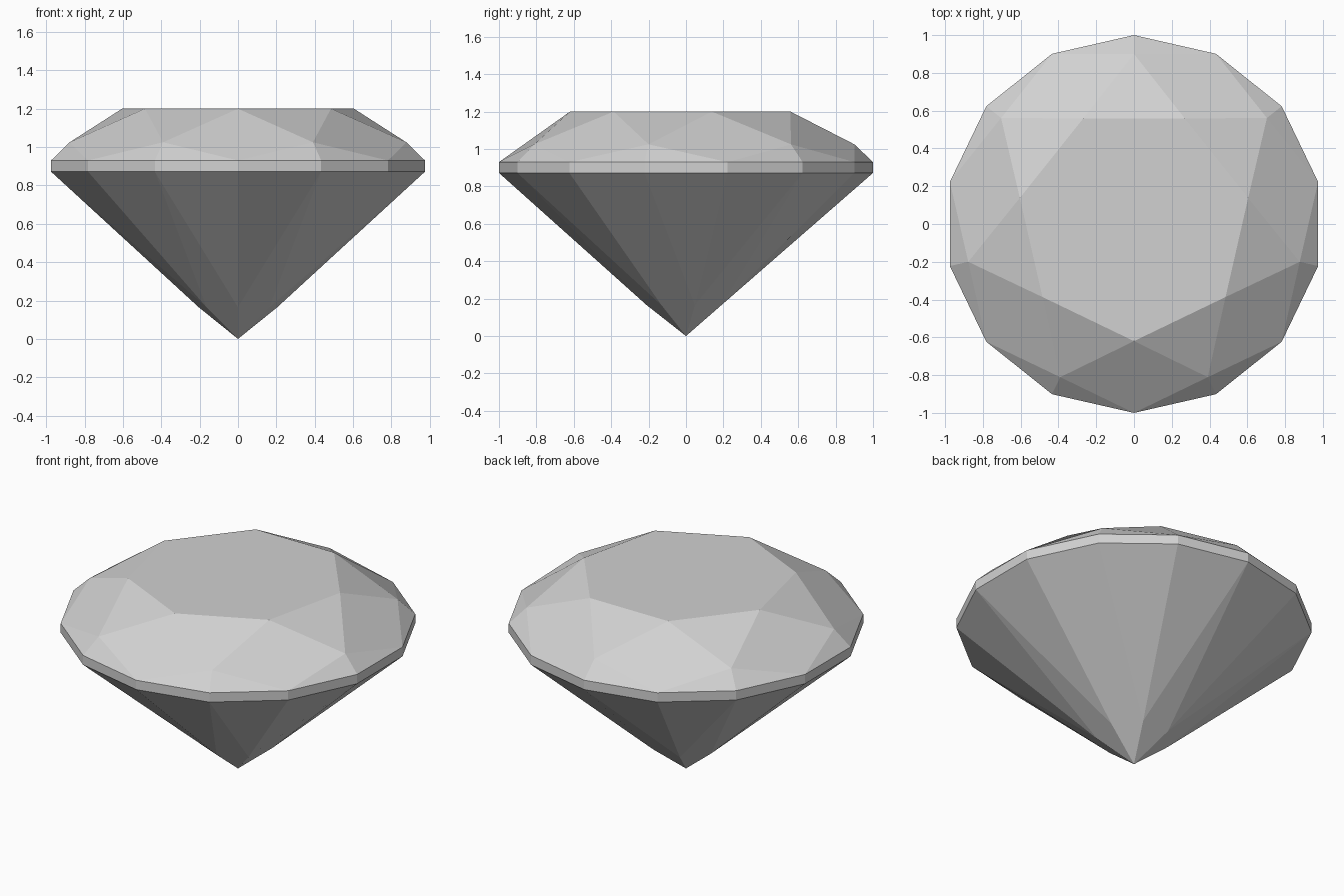
import bpy
import bmesh
from math import cos, sin, pi

cube = bpy.data.objects.get("Cube")
if cube:
    bpy.data.objects.remove(cube, do_unlink=True)

SIDES = 14  # girdle corners; main facets sit on every second one

# Single neutral gem colour
grey = bpy.data.materials.new("gem_grey")
grey.use_nodes = True
colour = (0.64, 0.64, 0.64, 1)
grey.diffuse_color = colour
grey.node_tree.nodes["Principled BSDF"].inputs["Base Color"].default_value = colour

bm = bmesh.new()


def ring(radius, z, start=0, step=1):
    """Vertices on a circle, keyed by corner number counted from the front."""
    return {i: bm.verts.new((radius * cos(2 * pi * i / SIDES - pi / 2),
                             radius * sin(2 * pi * i / SIDES - pi / 2), z))
            for i in range(start, SIDES, step)}


def face(*verts):
    bm.faces.new(verts)


table = ring(0.62, 1.2, 0, 2)
crown = ring(0.9, 1.025, 1, 2)
girdle_top = ring(1, 0.93)
girdle_low = ring(1, 0.872)
pavilion = ring(0.21, 0.165, 0, 2)
culet = bm.verts.new((0, 0, 0))

# Flat table on top
face(*table.values())

for i in range(0, SIDES, 2):
    n, nn, p = i + 1, (i + 2) % SIDES, (i - 1) % SIDES
    # Crown: kite, star facet and two upper girdle facets
    face(table[i], crown[p], girdle_top[i], crown[n])
    face(table[i], crown[n], table[nn])
    face(crown[n], girdle_top[i], girdle_top[n])
    face(crown[n], girdle_top[n], girdle_top[nn])
    # Pavilion: kite down to the culet and two lower girdle facets
    face(culet, pavilion[nn], girdle_low[n], pavilion[i])
    face(pavilion[i], girdle_low[n], girdle_low[i])
    face(pavilion[nn], girdle_low[nn], girdle_low[n])

# Girdle band
for i in range(SIDES):
    j = (i + 1) % SIDES
    face(girdle_top[i], girdle_low[i], girdle_low[j], girdle_top[j])

bmesh.ops.recalc_face_normals(bm, faces=bm.faces[:])
mesh = bpy.data.meshes.new("cut_gem")
bm.to_mesh(mesh)
bm.free()
mesh.materials.append(grey)
gem = bpy.data.objects.new("cut_gem", mesh)
bpy.context.collection.objects.link(gem)
